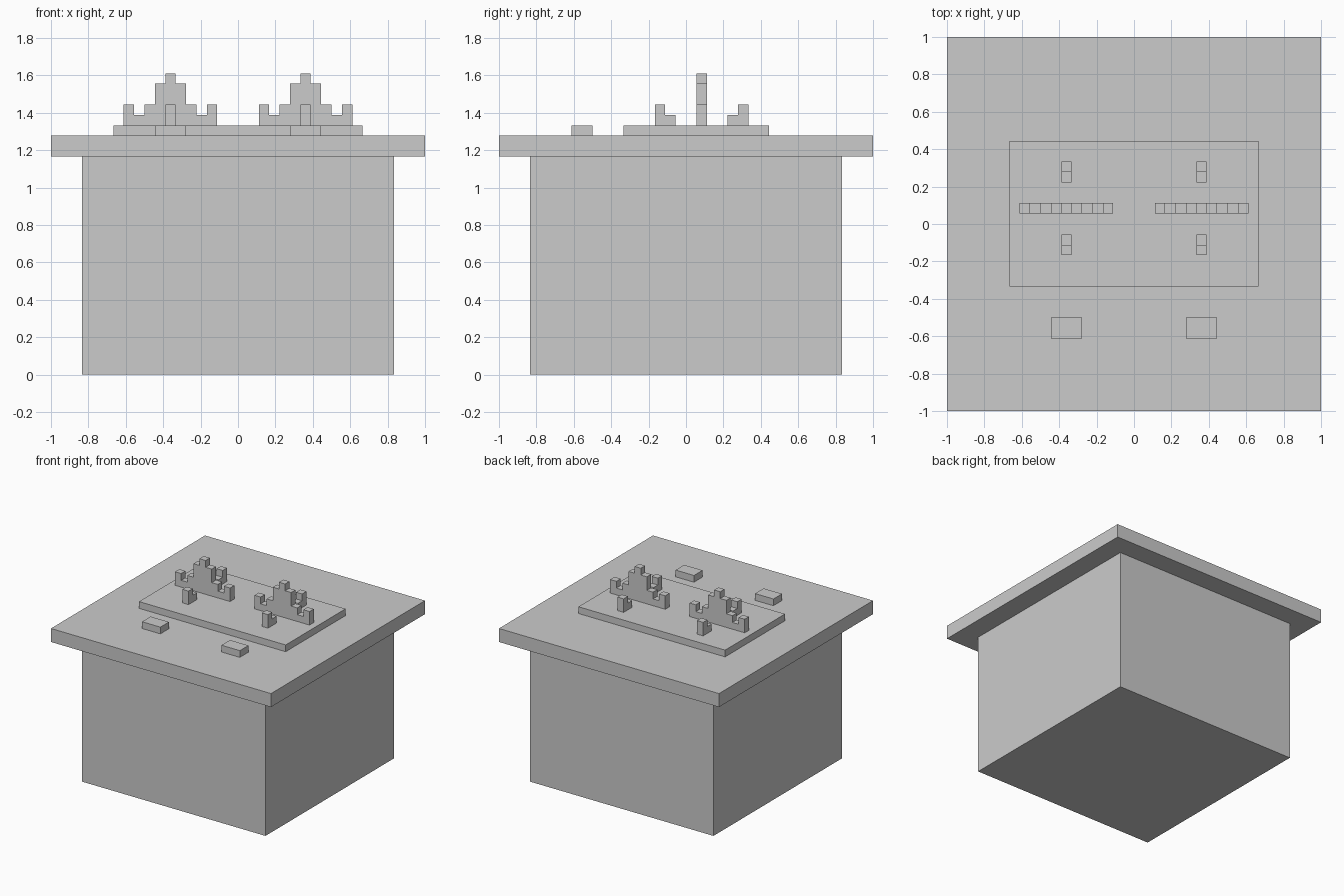
import bpy, bmesh
from mathutils import Vector

if "Cube" in bpy.data.objects:
    bpy.data.objects.remove(bpy.data.objects["Cube"])

U = 1 / 18  # grid unit of the model


def finish(name, bm):
    bmesh.ops.recalc_face_normals(bm, faces=bm.faces)
    mesh = bpy.data.meshes.new(name)
    bm.to_mesh(mesh)
    bm.free()
    obj = bpy.data.objects.new(name, mesh)
    bpy.context.collection.objects.link(obj)
    return obj


def box(name, lo, hi):
    """Box between two corners given in grid units."""
    lo, hi = Vector(lo) * U, Vector(hi) * U
    bm = bmesh.new()
    bmesh.ops.create_cube(bm, size=1)
    for v in bm.verts:
        v.co = (lo + hi) / 2 + v.co * (hi - lo)
    return finish(name, bm)


def stepped(name, heights, origin, run, depth):
    """Staircase profile of one-unit columns along run, extruded along depth."""
    points = [(0, 0)]
    for i, h in enumerate(heights):
        points += [(i, h), (i + 1, h)]
    points.append((len(heights), 0))
    origin, run, depth = Vector(origin), Vector(run), Vector(depth)
    bm = bmesh.new()
    face = bm.faces.new([bm.verts.new((origin + run * s + Vector((0, 0, h))) * U)
                         for s, h in points])
    result = bmesh.ops.extrude_face_region(bm, geom=[face])
    moved = [g for g in result["geom"] if isinstance(g, bmesh.types.BMVert)]
    bmesh.ops.translate(bm, verts=moved, vec=depth * U)
    # The extrusion may keep or drop the starting cap, so make sure it exists
    bmesh.ops.holes_fill(bm, edges=[e for e in bm.edges if e.is_boundary], sides=0)
    return finish(name, bm)


# Cabinet, overhanging worktop and raised plate
box("cabinet_body", (-15, -15, 0), (15, 15, 21))
box("worktop", (-18, -18, 21), (18, 18, 23))
box("burner_plate", (-12, -6, 23), (12, 8, 24))

for side, cx in (("left", -6.5), ("right", 6.5)):
    # Control knob
    box(f"{side}_knob", (cx - 1.5, -11, 23), (cx + 1.5, -9, 24))
    # Main flame, rising in steps to the middle
    stepped(f"{side}_flame", [2, 1, 2, 4, 5, 4, 2, 1, 2],
            (cx - 4.5, 1, 24), (1, 0, 0), (0, 1, 0))
    # Small flames in front of and behind it, taller on the outside
    stepped(f"{side}_front_small_flame", [2, 1],
            (cx - 0.5, -3, 24), (0, 1, 0), (1, 0, 0))
    stepped(f"{side}_back_small_flame", [1, 2],
            (cx - 0.5, 4, 24), (0, 1, 0), (1, 0, 0))
